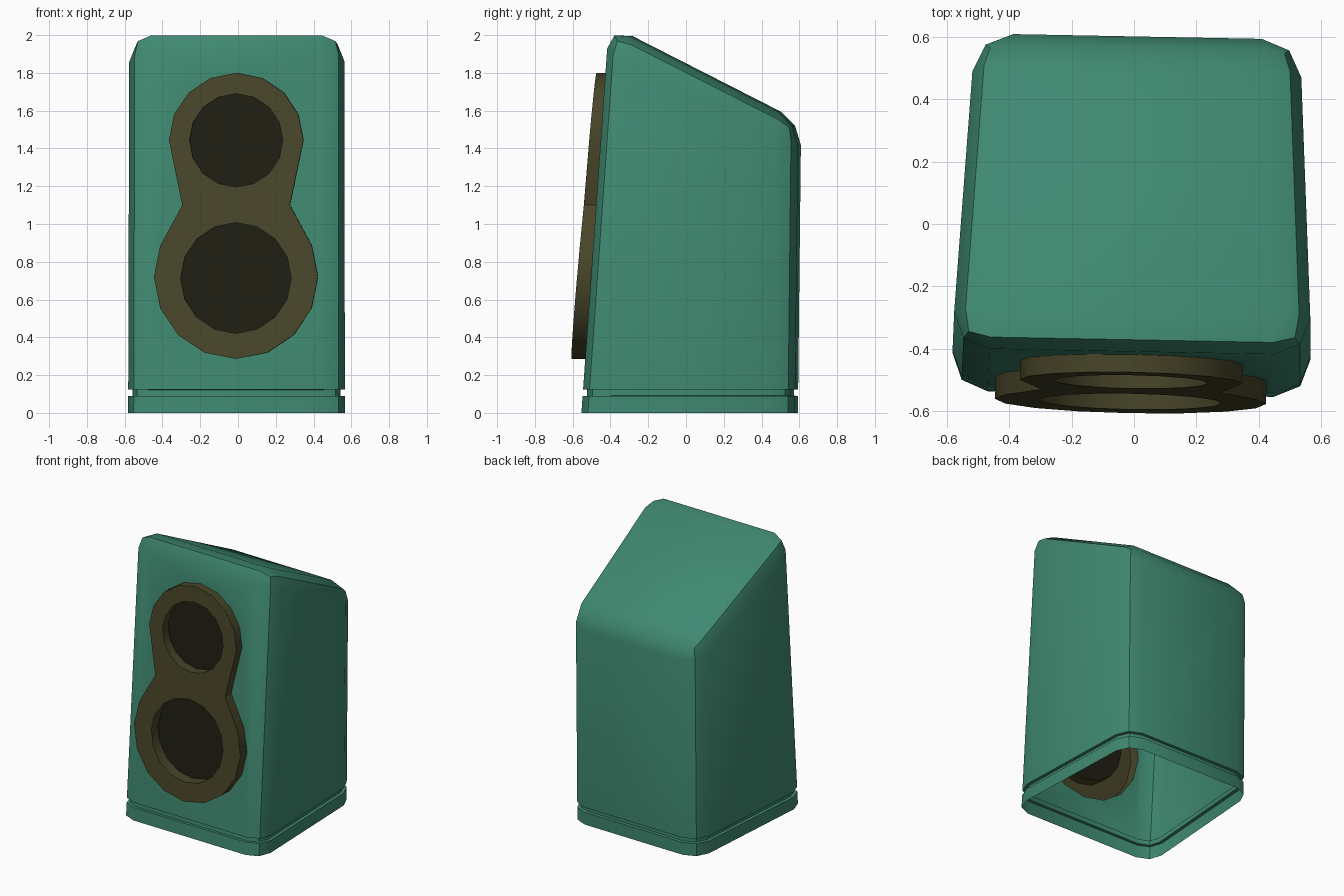
import bpy, bmesh, math
from mathutils import Vector

if "Cube" in bpy.data.objects:
    bpy.data.objects.remove(bpy.data.objects["Cube"])

TWIST = math.radians(-1.1)          # the whole model is turned very slightly


def material(name, rgb):
    m = bpy.data.materials.new(name)
    m.diffuse_color = (*rgb, 1)
    m.use_nodes = True
    m.node_tree.nodes["Principled BSDF"].inputs["Base Color"].default_value = m.diffuse_color
    return m


def finish(bm, name, mat):
    # all parts are open sheets whose front must face -y
    bmesh.ops.recalc_face_normals(bm, faces=bm.faces)
    front = max((f for f in bm.faces if abs(f.normal.y) > 0.9 and f.calc_center_median().y < 0),
                key=lambda f: f.calc_area())
    if front.normal.y > 0:
        bmesh.ops.reverse_faces(bm, faces=bm.faces)
    me = bpy.data.meshes.new(name)
    bm.to_mesh(me)
    bm.free()
    me.materials.append(mat)
    ob = bpy.data.objects.new(name, me)
    bpy.context.collection.objects.link(ob)
    ob.rotation_euler.z = TWIST
    bpy.context.view_layer.objects.active = ob
    ob.select_set(True)
    bpy.ops.object.shade_smooth_by_angle(angle=math.radians(32))
    ob.select_set(False)
    return ob


def body_y(z):
    return -0.545 + 0.0707 * z       # leaning cabinet front


def plate_y(z):
    return -0.631 + 0.0868 * z       # leaning speaker plate front


def circle(r, cz, n=16, keep=range(16)):
    return [(r * math.sin(2 * math.pi * i / n), cz + r * math.cos(2 * math.pi * i / n)) for i in keep]


def loop(bm, pts, fy):
    vs = [bm.verts.new((x, fy(z), z)) for x, z in pts]
    es = [bm.edges.new((vs[i], vs[(i + 1) % len(vs)])) for i in range(len(vs))]
    return vs, es


def wall(bm, a, b):
    n = len(a)
    for i in range(n):
        bm.faces.new((a[i], a[(i + 1) % n], b[(i + 1) % n], b[i]))


green = material("green", (0.05, 0.25, 0.165))
olive = material("olive", (0.065, 0.06, 0.022))
dark = material("dark", (0.013, 0.013, 0.007))

# figure-eight outline: upper arc, waist, lower arc, waist
upper = circle(0.356, 1.444, keep=[-4, -3, -2, -1, 0, 1, 2, 3, 4])
lower = circle(0.434, 0.72, keep=range(3, 14))
outline = upper + [(0.285, 1.10)] + lower + [(-0.285, 1.10)]
holes = [circle(0.247, 1.443), circle(0.293, 0.714)]

# cabinet: tapered box with a sloping top, rounded on all but the bottom edges
bm = bmesh.new()
box = [[bm.verts.new((s * x, y, z)) for s in (-1, 1)]
       for x, y, z in ((0.58, body_y(0), 0), (0.577, body_y(2.05), 2.05),
                       (0.52, 0.602, 1.54), (0.52, 0.585, 0))]
for i in range(4):
    a, b = box[i], box[(i + 1) % 4]
    bm.faces.new((a[0], a[1], b[1], b[0]))
for s in (0, 1):
    bm.faces.new([p[s] for p in box])
rounded = [e for e in bm.edges if max(v.co.z for v in e.verts) > 0.1]
bmesh.ops.bevel(bm, geom=rounded, offset=0.122, offset_type='OFFSET', segments=2,
                profile=0.5, affect='EDGES')
bmesh.ops.recalc_face_normals(bm, faces=bm.faces)
bmesh.ops.delete(bm, geom=[f for f in bm.faces if all(v.co.z < 0.001 for v in f.verts)],
                 context='FACES')

# groove above the base
for z in (0.09, 0.125):
    bmesh.ops.bisect_plane(bm, geom=bm.verts[:] + bm.edges[:] + bm.faces[:],
                           plane_co=(0, 0, z), plane_no=(0, 0, 1))
band = [f for f in bm.faces if 0.09 < f.calc_center_median().z < 0.125]
bmesh.ops.inset_region(bm, faces=band, thickness=0.001, depth=-0.022, use_even_offset=True)

# opening in the cabinet front
bm.normal_update()
front = max((f for f in bm.faces if f.normal.y < -0.9), key=lambda f: f.calc_area())
rim, n = list(front.edges), front.normal.copy()
bmesh.ops.delete(bm, geom=[front], context='FACES_ONLY')
_, cut = loop(bm, outline, body_y)
bmesh.ops.triangle_fill(bm, edges=rim + cut, use_beauty=True, normal=n)
finish(bm, "cabinet", green)

# raised speaker plate with two recessed openings
bm = bmesh.new()
back, _ = loop(bm, outline, body_y)
face, edges = loop(bm, outline, plate_y)
wall(bm, back, face)
for pts in holes:
    a, es = loop(bm, pts, plate_y)
    b, _ = loop(bm, pts, body_y)
    edges += es
    wall(bm, a, b)
bmesh.ops.triangle_fill(bm, edges=edges, use_beauty=True, normal=Vector((0, -1, 0.087)))
finish(bm, "speaker_plate", olive)

# dark speaker discs at the bottom of the recesses
for name, pts in zip(("upper_speaker", "lower_speaker"), holes):
    bm = bmesh.new()
    vs, _ = loop(bm, pts, body_y)
    bm.faces.new(vs)
    finish(bm, name, dark)
